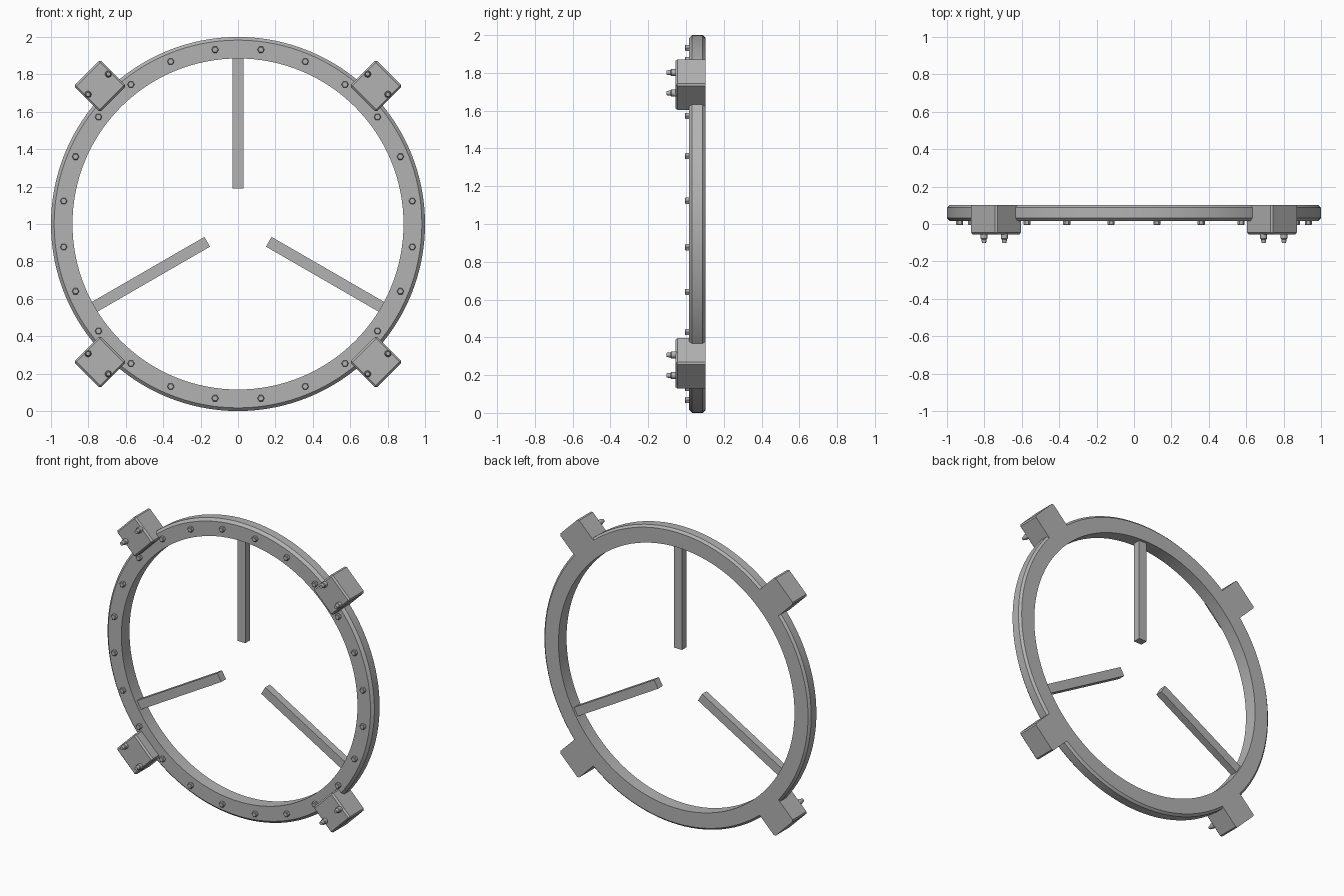
import bpy, bmesh, math
from mathutils import Matrix, Vector

if "Cube" in bpy.data.objects:
    bpy.data.objects.remove(bpy.data.objects["Cube"])

steel = bpy.data.materials.new("steel_grey")
steel.diffuse_color = (0.45, 0.45, 0.45, 1)
steel.use_nodes = True
steel.node_tree.nodes["Principled BSDF"].inputs["Base Color"].default_value = steel.diffuse_color


def finish(bm, name, smooth=True):
    bmesh.ops.recalc_face_normals(bm, faces=bm.faces)
    me = bpy.data.meshes.new(name)
    bm.to_mesh(me)
    bm.free()
    me.materials.append(steel)
    ob = bpy.data.objects.new(name, me)
    bpy.context.collection.objects.link(ob)
    if smooth:
        bpy.context.view_layer.objects.active = ob
        ob.select_set(True)
        bpy.ops.object.shade_smooth_by_angle(angle=math.radians(30))
        ob.select_set(False)
    return ob


def lathe(bm, profile, steps, matrix, closed=False):
    """Spin (radius, y) points about the y axis, then place the result."""
    rings = []
    for i in range(steps):
        a = 2 * math.pi * i / steps
        rings.append([bm.verts.new(matrix @ Vector((r * math.cos(a), y, r * math.sin(a))))
                      for r, y in profile])
    n = len(profile)
    for i in range(steps):
        p, q = rings[i], rings[(i + 1) % steps]
        for j in range(n if closed else n - 1):
            k = (j + 1) % n
            bm.faces.new((p[j], p[k], q[k], q[j]))
    if not closed:
        bm.faces.new([r[0] for r in rings])
        bm.faces.new([r[-1] for r in rings])


def radial(angle):
    """Frame whose x axis points outward from the ring centre."""
    return Matrix.Translation((0, 0, 1)) @ Matrix.Rotation(-math.radians(angle), 4, 'Y')


def block(bm, x, y, z):
    """Box from (min, max) ranges; returns its vertices."""
    m = Matrix.Translation([(a + b) / 2 for a, b in (x, y, z)])
    m = m @ Matrix.Diagonal([b - a for a, b in (x, y, z)] + [1])
    return bmesh.ops.create_cube(bm, size=1, matrix=m)["verts"]


# Ring with chamfered outer rim
bm = bmesh.new()
lathe(bm, [(0.885, 0.015), (0.983, 0.015), (1.0, 0.032), (1.0, 0.088),
           (0.986, 0.102), (0.885, 0.102)], 128, radial(0), closed=True)
finish(bm, "ring")

# Hex bolts around the front face
bm = bmesh.new()
for i in range(24):
    x = 0.94 * math.cos(math.radians(7.5 + 15 * i))
    z = 0.94 * math.sin(math.radians(7.5 + 15 * i))
    lathe(bm, [(0.019, 0.02), (0.019, -0.002), (0.015, -0.006)], 6,
          Matrix.Translation((x, 0, 1 + z)))
finish(bm, "hex_bolts", smooth=False)

# Three spokes pointing at the centre
for i, angle in enumerate((90, 210, 330)):
    bm = bmesh.new()
    block(bm, (0.19, 0.89), (0.035, 0.085), (-0.03, 0.03))
    bm.transform(radial(angle))
    finish(bm, f"spoke_{i + 1}", smooth=False)

# Four corner blocks, each with a pair of stepped pins
for i, angle in enumerate((45, 135, 225, 315)):
    bm = bmesh.new()
    block(bm, (0.945, 1.142), (-0.055, 0.102), (-0.1, 0.1))
    edges = [e for e in bm.edges if not all(v.co.y > 0.1 for v in e.verts)]
    bmesh.ops.bevel(bm, geom=edges, offset=0.01, segments=1, affect='EDGES')
    bm.transform(radial(angle))
    finish(bm, f"corner_block_{i + 1}", smooth=False)

    bm = bmesh.new()
    for side in (-0.077, 0.077):
        lathe(bm, [(0.018, -0.05), (0.018, -0.078), (0.014, -0.082), (0.011, -0.102)], 16,
              radial(angle) @ Matrix.Translation((1.057, 0, side)))
    finish(bm, f"pins_{i + 1}")
